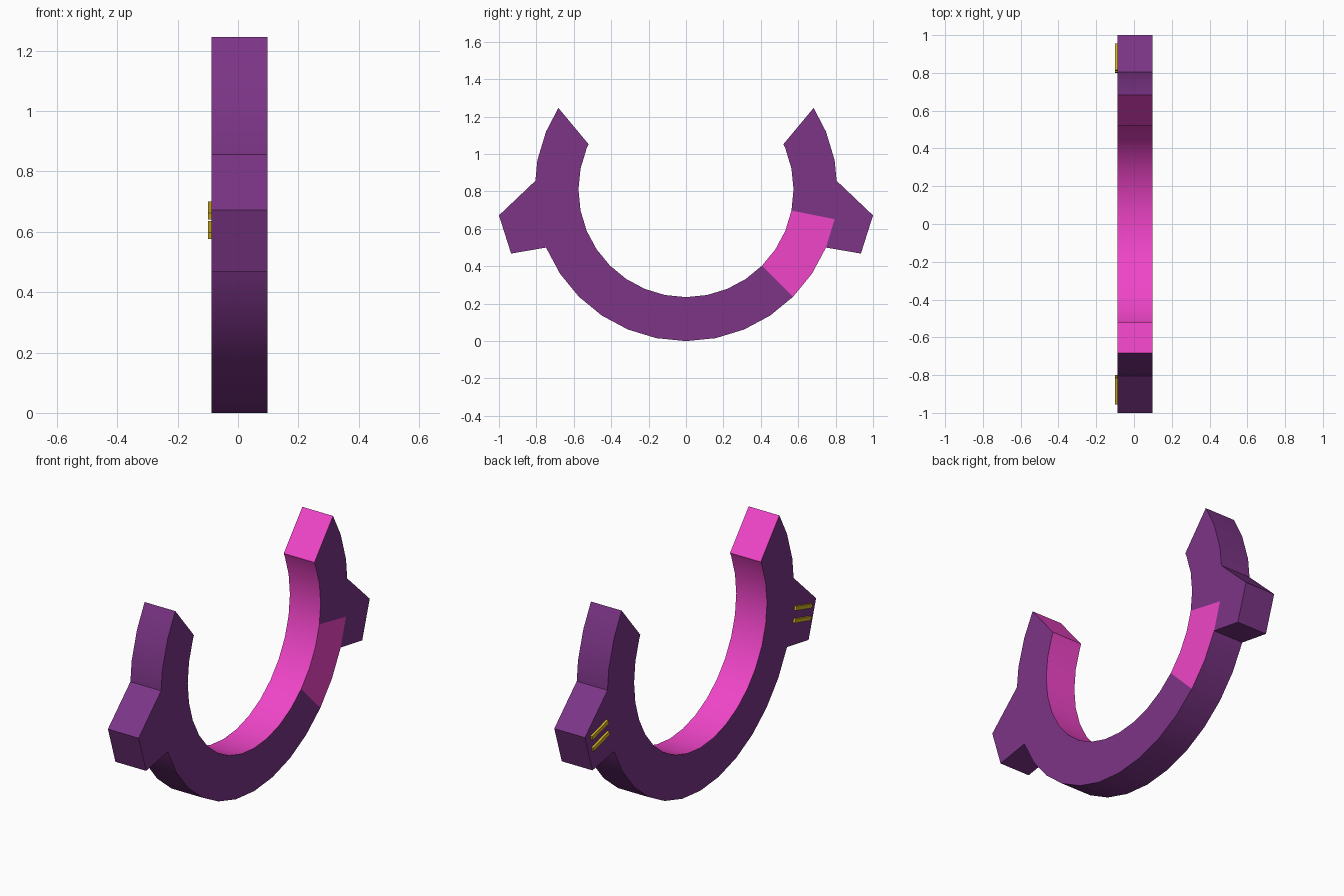
import bpy, bmesh
from math import sin, cos, radians, atan2
from mathutils import Matrix

if "Cube" in bpy.data.objects:
    bpy.data.objects.remove(bpy.data.objects["Cube"])

X0, X1 = -0.088, 0.098          # thickness range of the body
CZ, RO, RI = 0.81, 0.81, 0.575  # ring centre height and radii
STEP = 11.25                    # 32-sided circle


def material(name, rgb):
    m = bpy.data.materials.new(name)
    m.diffuse_color = (*rgb, 1)
    m.use_nodes = True
    m.node_tree.nodes["Principled BSDF"].inputs["Base Color"].default_value = m.diffuse_color
    return m


PURPLE = material("purple", (0.20, 0.035, 0.24))
PINK = material("pink", (0.87, 0.06, 0.58))
GOLD = material("gold", (0.65, 0.45, 0.02))


def finish(bm, name, mats):
    bmesh.ops.recalc_face_normals(bm, faces=bm.faces)
    me = bpy.data.meshes.new(name)
    bm.to_mesh(me)
    bm.free()
    for m in mats:
        me.materials.append(m)
    ob = bpy.data.objects.new(name, me)
    bpy.context.collection.objects.link(ob)
    return ob


def prism(name, profile, mat, x0, x1):
    """Extrude a closed (y, z) profile along x."""
    bm = bmesh.new()
    a = [bm.verts.new((x0, y, z)) for y, z in profile]
    b = [bm.verts.new((x1, y, z)) for y, z in profile]
    bm.faces.new(a)
    bm.faces.new(b)
    for i in range(len(a)):
        j = (i + 1) % len(a)
        bm.faces.new((a[i], a[j], b[j], b[i]))
    return finish(bm, name, [mat])


def on_ring(r, deg):
    return r * sin(radians(deg)), CZ - r * cos(radians(deg))


# Open ring: purple body, pink inside, end caps and side patch
bm = bmesh.new()
rows = []
for i in range(-11, 12):
    s = 1 if i > 0 else -1
    ao = ai = i * STEP
    if abs(i) == 11:
        ao, ai = s * 122.6, s * 115.0
    o, n = on_ring(RO, ao), on_ring(RI, ai)
    rows.append([bm.verts.new(c) for c in
                 ((X0, *o), (X1, *o), (X1, *n), (X0, *n))])
for k, (p, q) in enumerate(zip(rows, rows[1:])):
    for e in range(4):
        f = (e + 1) % 4
        face = bm.faces.new((p[e], p[f], q[f], q[e]))
        patch = e == 1 and 4 <= k - 11 <= 6
        face.material_index = 1 if e == 2 or patch else 0
for end in (rows[0], rows[-1]):
    bm.faces.new(end).material_index = 1
ring = finish(bm, "open_ring", [PURPLE, PINK])
bpy.context.view_layer.objects.active = ring
ring.select_set(True)
bpy.ops.object.shade_smooth_by_angle(angle=radians(25))

for s, side in ((1, "back"), (-1, "front")):
    # Side lug seated against the ring facets
    lug = [(0.80, 0.862), (1.0, 0.672), (0.935, 0.468)]
    lug += [on_ring(RO, a * STEP) for a in (6, 7, 8)]
    prism(side + "_lug", [(s * y, z) for y, z in lug], PURPLE, X0, X1)

    # Two slanted gold bars on the lug
    for n, (cy, cz) in enumerate(((0.882, 0.671), (0.872, 0.606))):
        rot = Matrix.Rotation(atan2(-0.04, 0.14), 2)
        bar = []
        for u, v in ((-1, -1), (1, -1), (1, 1), (-1, 1)):
            y, z = u * 0.072, v * 0.011
            c, t = cos(0.27), sin(0.27)
            bar.append((s * (cy + y * c + z * t), cz - y * t + z * c))
        prism(f"{side}_gold_bar_{n + 1}", bar, GOLD, -0.1, X0 + 0.01)
